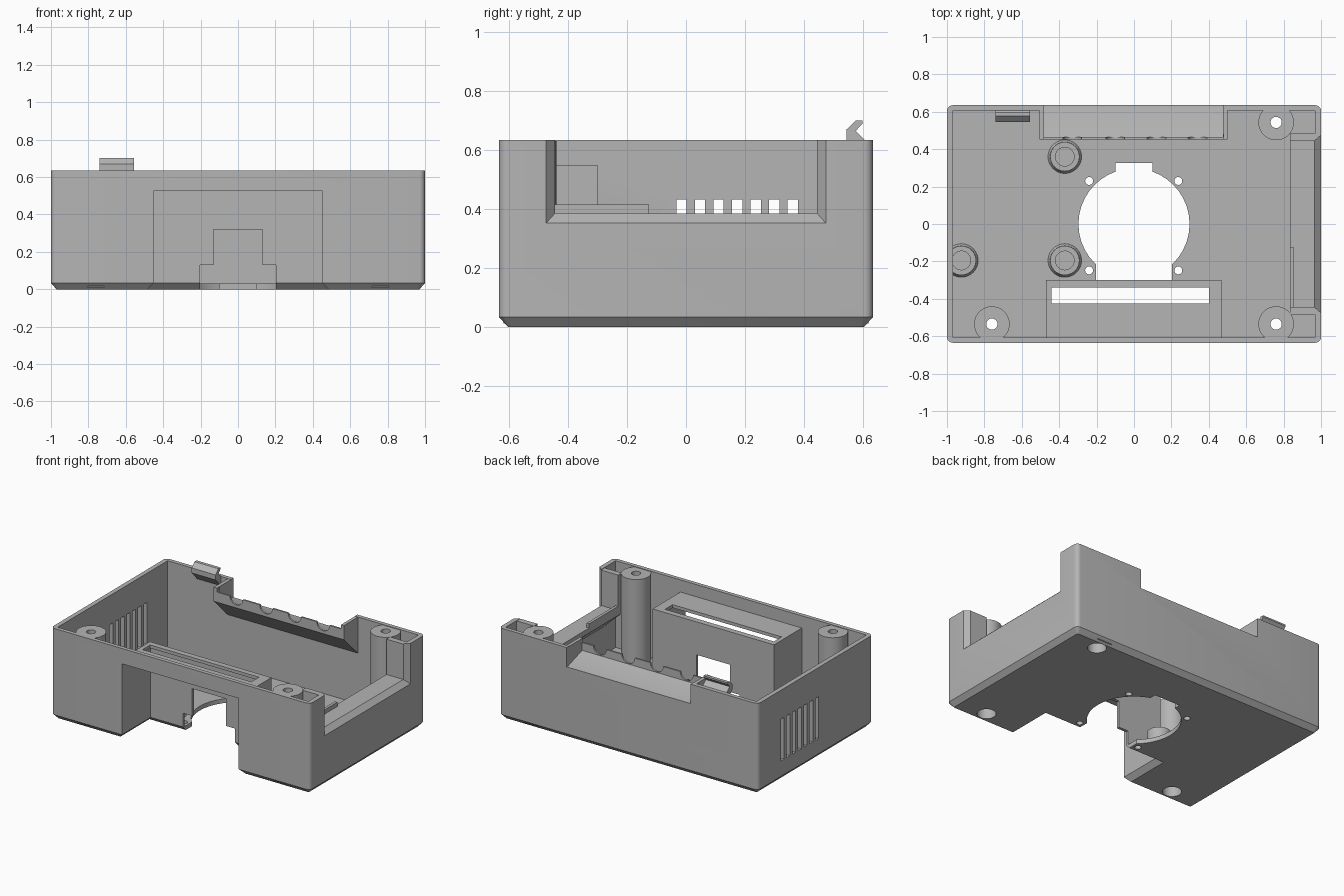
import bpy, bmesh, math
from mathutils import Vector

if "Cube" in bpy.data.objects:
    bpy.data.objects.remove(bpy.data.objects["Cube"], do_unlink=True)

grey = bpy.data.materials.new("plain grey")
grey.use_nodes = True
grey.diffuse_color = (0.46, 0.46, 0.46, 1)
grey.node_tree.nodes["Principled BSDF"].inputs["Base Color"].default_value = (0.46, 0.46, 0.46, 1)

W, D, H, T = 1.0, 0.635, 0.635, 0.03   # half width, half depth, height, wall


def hull(name, points):
    bm = bmesh.new()
    for p in points:
        bm.verts.new(p)
    bmesh.ops.convex_hull(bm, input=bm.verts[:])
    bmesh.ops.dissolve_limit(bm, angle_limit=0.01, verts=bm.verts[:], edges=bm.edges[:])
    bmesh.ops.recalc_face_normals(bm, faces=bm.faces[:])
    mesh = bpy.data.meshes.new(name)
    bm.to_mesh(mesh)
    bm.free()
    mesh.materials.append(grey)
    obj = bpy.data.objects.new(name, mesh)
    bpy.context.collection.objects.link(obj)
    return obj


def box(name, x0, x1, y0, y1, z0, z1):
    return hull(name, [(x, y, z) for x in (x0, x1) for y in (y0, y1) for z in (z0, z1)])


def ring(x, y, z, r, n=40):
    return [(x + r * math.cos(math.tau * i / n), y + r * math.sin(math.tau * i / n), z) for i in range(n)]


def cone(name, x, y, z0, z1, r0, r1=None):
    return hull(name, ring(x, y, z0, r0) + ring(x, y, z1, r1 or r0))


def prism(name, profile, a, b, axis):
    # profile is (across, height), swept along x or y
    if axis == "x":
        return hull(name, [(s, p, z) for p, z in profile for s in (a, b)])
    return hull(name, [(p, s, z) for p, z in profile for s in (a, b)])


def combine(target, tool, operation):
    mod = target.modifiers.new(operation.lower(), "BOOLEAN")
    mod.operation, mod.object, mod.solver = operation, tool, "EXACT"
    bpy.context.view_layer.objects.active = target
    bpy.ops.object.modifier_apply(modifier=mod.name)
    bpy.data.objects.remove(tool, do_unlink=True)


def add(tool):
    combine(case, tool, "UNION")


def cut(tool):
    combine(case, tool, "DIFFERENCE")


# Outer shell: rounded upright corners and a chamfered base
def outline(z, inset, r):
    pts = []
    for sx in (-1, 1):
        for sy in (-1, 1):
            for i in range(7):
                a = math.pi / 2 * i / 6
                pts.append((sx * (W - inset - r + r * math.cos(a)), sy * (D - inset - r + r * math.sin(a)), z))
    return pts


case = hull("case_bottom", outline(H, 0, T) + outline(0.033, 0, T) + outline(0, T, 0.01))
cut(box("cavity", -0.968, 0.968, -0.607, 0.607, T, 1))

# Front cable bay: inner box, then hollow it from outside with a flared base
add(box("bay_box", -0.47, 0.468, -0.62, -0.3, 0.015, 0.55))
cut(box("bay_hollow", -0.45, 0.448, -0.8, -0.32, -0.1, 0.528))
cut(hull("bay_flare", [(x * s, y, z) for s in (-1, 1)
                       for x, z, b in ((0.45, 0.034, -0.32), (0.49, -0.006, -0.28)) for y in (-0.8, b)]))
cut(box("bay_top_slot", -0.44, 0.4, -0.425, -0.34, 0.5, 0.6))
cut(box("bay_door", -0.13, 0.13, -0.4, -0.27, -0.1, 0.32))
cut(box("bay_door_foot", -0.202, 0.202, -0.4, -0.15, -0.1, 0.13))

# Back connector ledge with sloped underside and scalloped lip
add(prism("back_ledge", [(0.453, 0.633), (0.62, 0.633), (0.62, 0.37), (0.453, 0.535)], -0.505, 0.5, "x"))
cut(prism("back_pocket", [(0.465, 0.9), (0.8, 0.9), (0.8, 0.495), (0.62, 0.5), (0.465, 0.55)], -0.48, 0.477, "x"))
cut(box("lip_trim", -0.481, 0.478, 0.4, 0.48, 0.605, 0.9))
for x in (-0.33, -0.1, 0.12, 0.34):
    scallop = hull("scallop", [(x + px, y, 0.605 + py) for px, py, _ in ring(0, 0, 0, 0.05, 20) for y in (0.43, 0.475)])
    cut(scallop)

# Right side port: ledge with sloped underside, flared opening, raised lip
add(prism("side_ledge", [(0.835, 0.632), (0.985, 0.632), (0.985, 0.21), (0.835, 0.35)], -0.485, 0.485, "y"))
cut(box("port", 0.855, 1.2, -0.445, 0.445, 0.385, 1))
cut(box("lip_clear", 0.8, 0.9, -0.125, 0.445, 0.385, 1))
cut(box("lip_top", 0.8, 0.9, -0.445, 0, 0.415, 1))
cut(hull("port_flare", [(x, s * y, z) for s in (-1, 1)
                        for x, y, b in ((0.965, 0.445, 0.385), (1.01, 0.483, 0.343)) for z in (b, 1)]))

# Screw posts with a counterbore from below
for x, y in ((0.76, 0.543), (0.76, -0.535), (-0.76, -0.535)):
    post = cone("screw_post", x, y, 0.012, 0.631, 0.095)
    for v in post.data.vertices:
        v.co.y = max(-0.62, min(0.62, v.co.y))
    add(post)
    cut(cone("screw_hole", x, y, -0.1, 0.8, 0.03))
    cut(cone("counterbore", x, y, -0.1, 0.5, 0.06))

# Short board standoffs with a flared foot
for x, y in ((-0.37, 0.36), (-0.37, -0.195), (-0.923, -0.195)):
    for z0, z1, r0, r1 in ((0.02, 0.05, 0.095, 0.079), (0.04, 0.13, 0.078, 0.078)):
        part = cone("standoff", x, y, z0, z1, r0, r1)
        for v in part.data.vertices:
            v.co.x = max(-0.985, v.co.x)
        add(part)
    cut(cone("standoff_hole", x, y, 0.05, 0.3, 0.05))

# Fan opening with key tab, cable slot and fixing holes
cut(cone("fan_hole", 0, 0, -0.1, 0.12, 0.297))
cut(box("fan_tab", -0.1, 0.1, 0.1, 0.325, -0.1, 0.12))
for x in (-0.24, 0.237):
    for y in (-0.248, 0.23):
        cut(cone("fan_screw", x, y, -0.1, 0.1, 0.021))

# Vent slits in the left wall
for i in range(7):
    y = -0.033 + 0.063 * i
    cut(box("vent", -1.1, -0.93, y, y + 0.035, 0.14, 0.432))

for poly in case.data.polygons:
    poly.material_index = 0
case.data.materials.clear()
case.data.materials.append(grey)

# Snap hook on the back wall: stem, then a notched head
stem = prism("snap_hook_stem", [(0.545, 0.67), (0.545, 0.635), (0.612, 0.565), (0.612, 0.63), (0.575, 0.666)], -0.74, -0.555, "x")
head = prism("snap_hook_head", [(0.545, 0.67), (0.577, 0.701), (0.6, 0.701), (0.6, 0.69), (0.575, 0.664)], -0.74, -0.555, "x")

for obj in (case, stem, head):
    bpy.ops.object.select_all(action="DESELECT")
    obj.select_set(True)
    bpy.context.view_layer.objects.active = obj
    bpy.ops.object.shade_smooth_by_angle(angle=math.radians(30))
